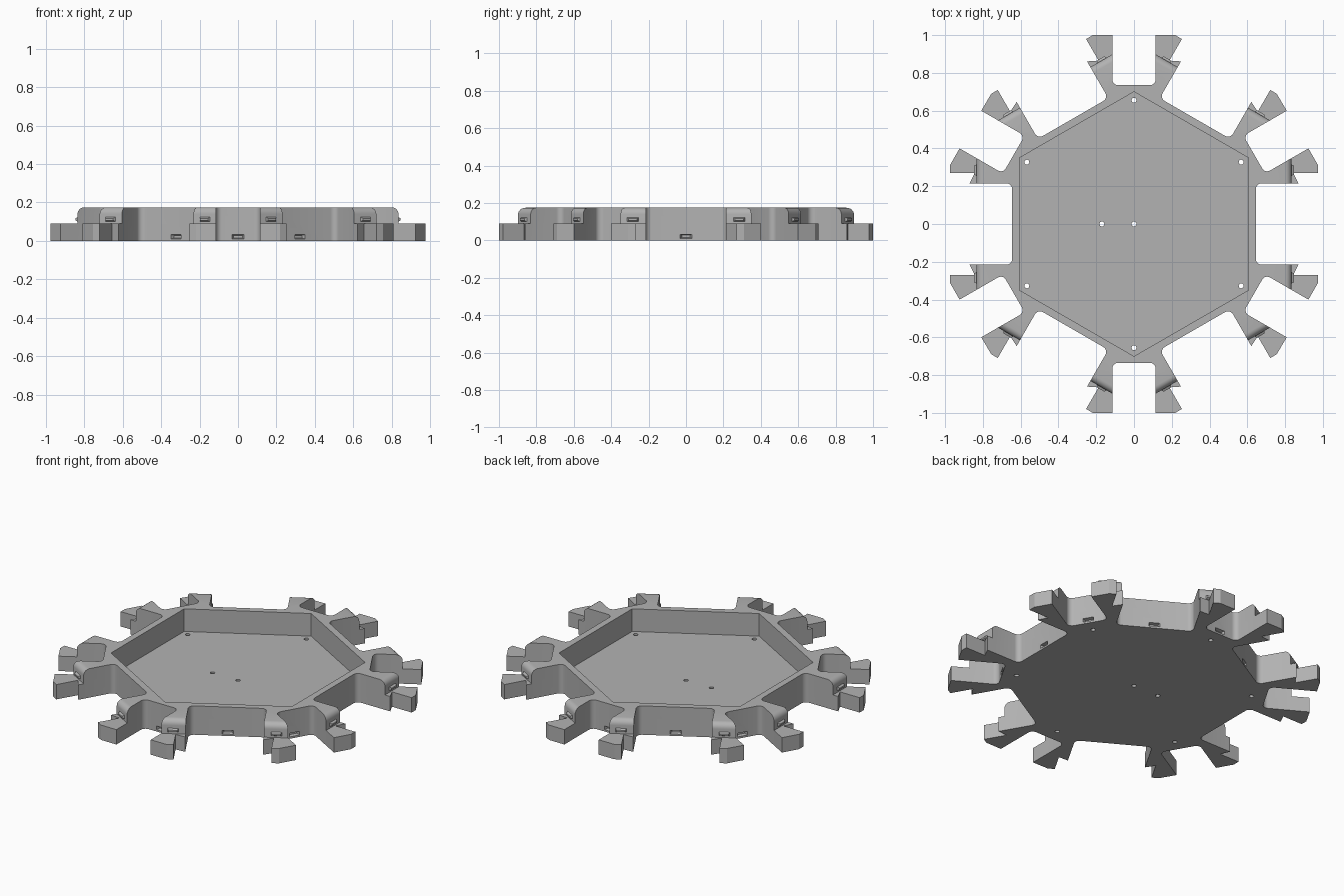
import bpy, bmesh, math
from mathutils import Vector, Matrix

if "Cube" in bpy.data.objects:
    bpy.data.objects.remove(bpy.data.objects["Cube"])

HEIGHT, FLOOR, FOOT = 0.175, 0.038, 0.09
ARM_END = 0.835
WALL = 0.645        # distance of the outer side walls
CORNER = 0.735      # distance of the flats at the hexagon corners

grey = bpy.data.materials.new("light_grey")
grey.diffuse_color = (0.45, 0.45, 0.45, 1)
grey.use_nodes = True
grey.node_tree.nodes["Principled BSDF"].inputs["Base Color"].default_value = grey.diffuse_color


def rot(p, deg):
    a = math.radians(deg)
    return (p[0] * math.cos(a) - p[1] * math.sin(a),
            p[0] * math.sin(a) + p[1] * math.cos(a))


def make(name, bm):
    bmesh.ops.recalc_face_normals(bm, faces=bm.faces)
    me = bpy.data.meshes.new(name)
    bm.to_mesh(me)
    bm.free()
    me.materials.append(grey)
    ob = bpy.data.objects.new(name, me)
    bpy.context.collection.objects.link(ob)
    return ob


def prism(bm, pts, z0, z1):
    face = bm.faces.new([bm.verts.new((x, y, z0)) for x, y in pts])
    ext = bmesh.ops.extrude_face_region(bm, geom=[face])
    vs = [g for g in ext["geom"] if isinstance(g, bmesh.types.BMVert)]
    bmesh.ops.translate(bm, verts=vs, vec=(0, 0, z1 - z0))


def fillet(a, p, b, r, n=5):
    """Points of an arc rounding the corner p between a and b."""
    a, p, b = Vector(a), Vector(p), Vector(b)
    u, v = (a - p).normalized(), (b - p).normalized()
    half = u.angle(v) / 2
    s, e = p + u * r / math.tan(half), p + v * r / math.tan(half)
    c = p + (u + v).normalized() * r / math.sin(half)
    out = []
    for i in range(n + 1):
        d = (s - c).lerp(e - c, i / n).normalized()
        out.append(tuple(c + d * r))
    return out


def wedge(bm, x0, x1, y, z, w0, h0, w1, h1, deg):
    """Tapered block reaching from x0 to x1 in the frame of one side."""
    ends = []
    for x, w, h in ((x0, w0, h0), (x1, w1, h1)):
        ends.append([bm.verts.new((*rot((x, y + sy * w / 2), deg), z + sz * h / 2))
                     for sy, sz in ((-1, -1), (1, -1), (1, 1), (-1, 1))])
    a, b = ends
    bm.faces.new(a)
    bm.faces.new(b)
    for i in range(4):
        j = (i + 1) % 4
        bm.faces.new((a[i], a[j], b[j], b[i]))


# Outline of one sixth: side wall, two arms, and half of each corner notch
def notch_x(y_sign, x):
    """y of the corner notch wall at a given x."""
    cx, cy = rot((1.0, -0.115), 30)
    return y_sign * (cy + (x - cx) * math.tan(math.radians(30)))


raw = []
for k in range(6):
    side = [((CORNER, 0.115), -30, True),
            ((ARM_END, notch_x(-1, ARM_END)), 0, False),
            ((ARM_END, -0.215), 0, False),
            ((WALL, -0.215), 0, True),
            ((WALL, 0.215), 0, True),
            ((ARM_END, 0.215), 0, False),
            ((ARM_END, notch_x(1, ARM_END)), 0, False),
            ((CORNER, -0.115), 30, True)]
    raw += [(rot(p, d + 60 * k), f) for p, d, f in side]
outline = []
for i, (p, rounded) in enumerate(raw):
    if rounded:
        outline += fillet(raw[i - 1][0], p, raw[(i + 1) % len(raw)][0], 0.03)
    else:
        outline.append(p)

# Tray body with rounded upper arm ends
bm = bmesh.new()
prism(bm, outline, 0, HEIGHT)
ends = []
for e in bm.edges:
    if all(v.co.z > HEIGHT - 0.001 for v in e.verts):
        for k in range(6):
            n = Vector((*rot((1, 0), 60 * k), 0))
            if all(abs(v.co.dot(n) - ARM_END) < 0.001 for v in e.verts):
                ends.append(e)
bmesh.ops.bevel(bm, geom=ends, offset=0.035, segments=6, profile=0.5, affect='EDGES')
body = make("tray_body", bm)

# Cutters: hexagonal cavity, screw holes, wall slots
cutters = []
bm = bmesh.new()
prism(bm, [rot((0.70, 0), 30 + 60 * k) for k in range(6)], FLOOR, 0.3)
cutters.append(make("cavity_cutter", bm))

bm = bmesh.new()
spots = [rot((0.655, 0), 30 + 60 * k) for k in range(6)] + [(0, 0), (-0.17, 0)]
for x, y in spots:
    bmesh.ops.create_cone(bm, cap_ends=True, segments=20, radius1=0.013, radius2=0.013,
                          depth=0.3, matrix=Matrix.Translation((x, y, 0)))
cutters.append(make("screw_hole_cutter", bm))

bm = bmesh.new()
for k in range(6):
    wedge(bm, WALL + 0.005, WALL - 0.02, 0, 0.022, 0.066, 0.024, 0.045, 0.014, 60 * k)
    wedge(bm, CORNER + 0.005, CORNER - 0.02, 0, 0.022, 0.066, 0.024, 0.045, 0.014, 60 * k + 30)
cutters.append(make("slot_cutter", bm))

for c in cutters:
    mod = body.modifiers.new(c.name, 'BOOLEAN')
    mod.operation, mod.solver, mod.object = 'DIFFERENCE', 'EXACT', c
bpy.context.view_layer.objects.active = body
body.select_set(True)
for m in list(body.modifiers):
    bpy.ops.object.modifier_apply(modifier=m.name)
for c in cutters:
    bpy.data.objects.remove(c)
bpy.ops.object.shade_smooth_by_angle(angle=math.radians(30))

# Low hooked feet beyond the arm ends, and snap clips on the end faces
feet, clips = bmesh.new(), bmesh.new()
foot = [(ARM_END, 0.215), (0.87, 0.215), (0.843, 0.27), (0.975, 0.27), (0.975, 0.31),
        rot((1.0, -0.115), 30), (ARM_END, notch_x(1, ARM_END))]
for k in range(6):
    for s in (1, -1):
        prism(feet, [rot((x, s * y), 60 * k) for x, y in foot], 0, FOOT)
        wedge(clips, ARM_END - 0.005, ARM_END + 0.012, s * 0.285, 0.112,
              0.066, 0.028, 0.046, 0.01, 60 * k)
make("hooked_feet", feet)
make("snap_clips", clips)
